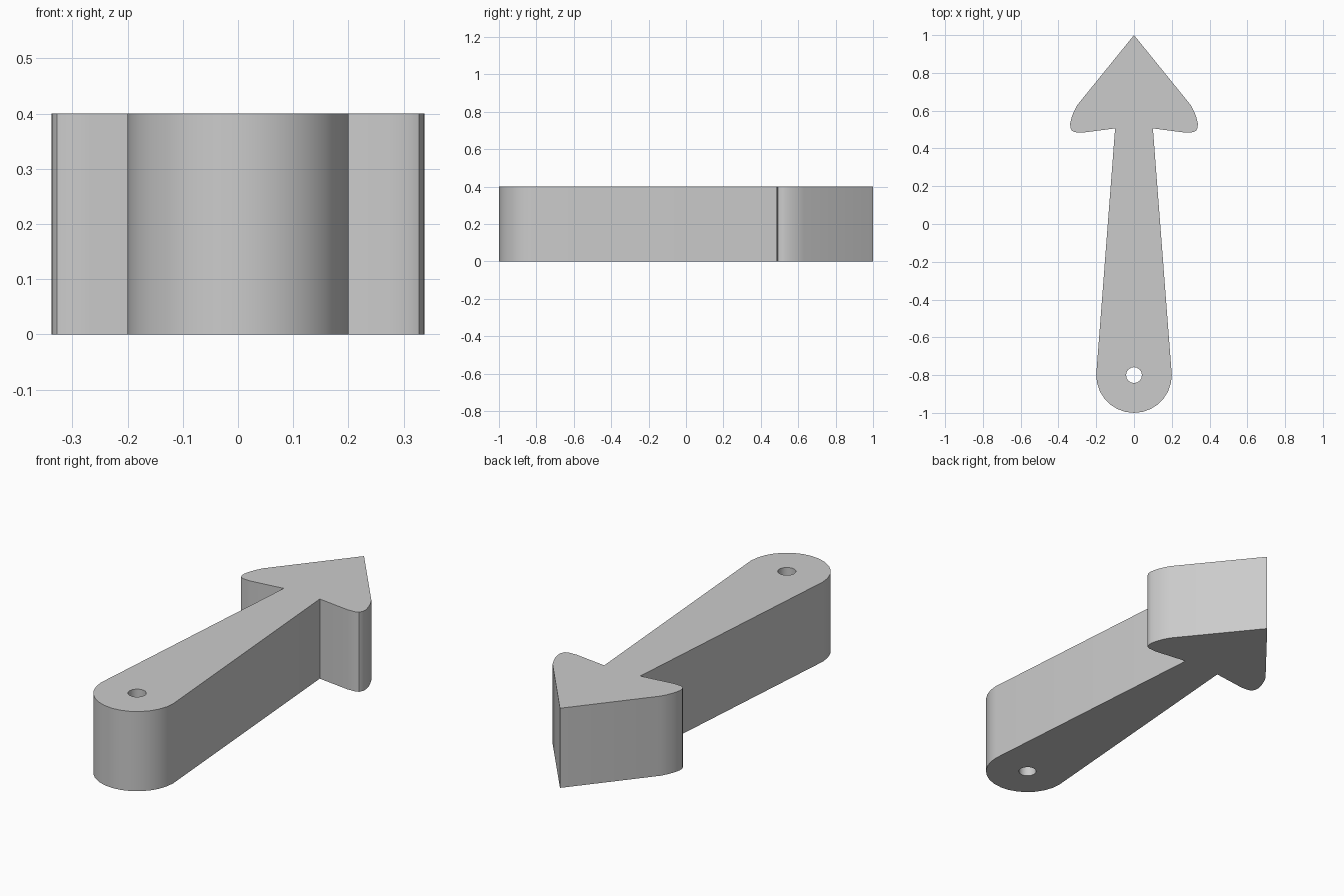
import bpy, bmesh, math

if "Cube" in bpy.data.objects:
    bpy.data.objects.remove(bpy.data.objects["Cube"])

HEIGHT = 0.4
PIVOT_Y = -0.8


def arc(radius, start, end, steps):
    """Points on an arc about the pivot, end point left out."""
    pts = []
    for i in range(steps):
        a = math.radians(start + (end - start) * i / steps)
        pts.append((radius * math.cos(a), PIVOT_Y + radius * math.sin(a)))
    return pts


def add_loop(bm, pts):
    verts = [bm.verts.new((x, y, 0)) for x, y in pts]
    return [bm.edges.new((v, verts[(i + 1) % len(verts)])) for i, v in enumerate(verts)]


# Right half of the arrow head and shaft, from below the tip to the shaft base
right = [(0.30, 0.63), (0.316, 0.60), (0.33, 0.566), (0.338, 0.532), (0.337, 0.51),
         (0.328, 0.493), (0.312, 0.486), (0.27, 0.484), (0.10, 0.506)]
left = [(-x, y) for x, y in reversed(right)]

# Full outline with a round tail, plus the pivot hole
outline = [(0, 1)] + right + arc(0.2, 0, -180, 14) + [(-0.2, PIVOT_Y)] + left
hole = arc(0.042, 0, 360, 16)

bm = bmesh.new()
edges = add_loop(bm, outline) + add_loop(bm, hole)
bmesh.ops.triangle_fill(bm, use_beauty=True, use_dissolve=False, edges=edges, normal=(0, 0, 1))
result = bmesh.ops.extrude_face_region(bm, geom=bm.faces[:], use_keep_orig=True)
top = [g for g in result["geom"] if isinstance(g, bmesh.types.BMVert)]
bmesh.ops.translate(bm, verts=top, vec=(0, 0, HEIGHT))
bmesh.ops.recalc_face_normals(bm, faces=bm.faces[:])

mesh = bpy.data.meshes.new("pointer_arrow")
bm.to_mesh(mesh)
bm.free()
arrow = bpy.data.objects.new("pointer_arrow", mesh)
bpy.context.collection.objects.link(arrow)

# Smooth walls, sharp rims and corners
bpy.context.view_layer.objects.active = arrow
arrow.select_set(True)
bpy.ops.object.shade_smooth_by_angle(angle=math.radians(35))
